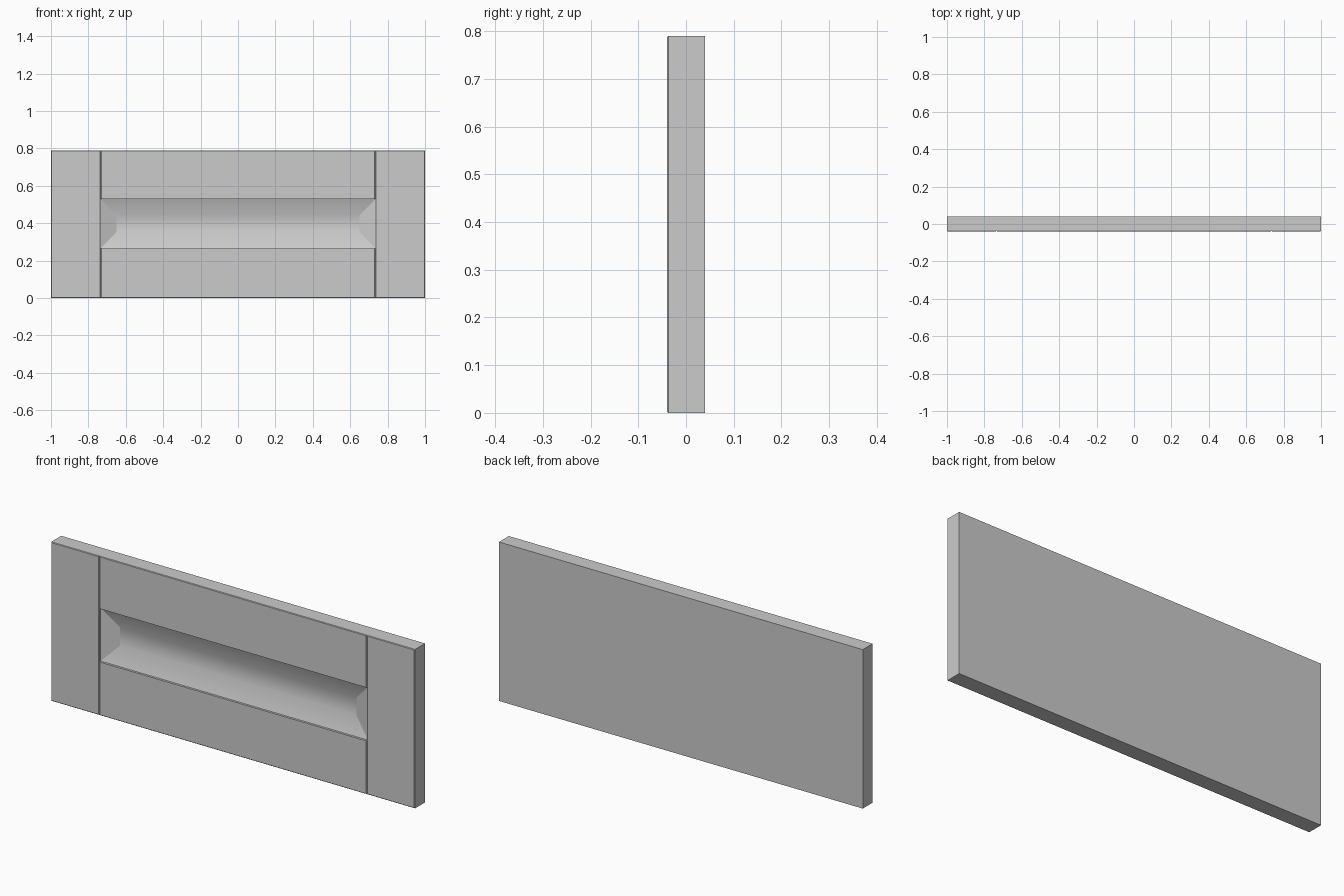
import bpy, bmesh
from math import pi
from mathutils import Matrix

if "Cube" in bpy.data.objects:
    bpy.data.objects.remove(bpy.data.objects["Cube"])

W, T, H = 1.0, 0.04, 0.79        # half width, half thickness, height
SEAM = 0.735                     # stile / rail joint


def make_object(name, bm):
    bmesh.ops.recalc_face_normals(bm, faces=bm.faces)
    mesh = bpy.data.meshes.new(name)
    bm.to_mesh(mesh)
    bm.free()
    obj = bpy.data.objects.new(name, mesh)
    bpy.context.collection.objects.link(obj)
    return obj


def loft(name, rings):
    """Closed solid through rectangles given as (y, half_x, z_low, z_high)."""
    bm = bmesh.new()
    loops = [[bm.verts.new((x, y, z)) for x, z in
              ((-hx, z0), (hx, z0), (hx, z1), (-hx, z1))]
             for y, hx, z0, z1 in rings]
    for a, b in zip(loops, loops[1:]):
        for i in range(4):
            j = (i + 1) % 4
            bm.faces.new((a[i], a[j], b[j], b[i]))
    bm.faces.new(loops[0])
    bm.faces.new(loops[-1])
    return make_object(name, bm)


# Slab with a slight chamfer around the front face
C = 0.003
panel = loft("drawer_front", [(-T, W - C, C, H - C), (-T + C, W, 0, H), (T, W, 0, H)])

# Recess: short square step, then slopes down to the flat floor
cutters = [loft("recess_cutter", [(-0.1, SEAM, 0.265, 0.53),
                                  (-0.029, SEAM, 0.265, 0.53),
                                  (0.003, 0.65, 0.353, 0.442)])]

# V grooves where the stiles meet the rails
for side in (-1, 1):
    bm = bmesh.new()
    bmesh.ops.create_cone(bm, cap_ends=True, segments=4, radius1=0.004,
                          radius2=0.004, depth=1.0,
                          matrix=Matrix.Translation((side * SEAM, -T, H / 2)))
    cutters.append(make_object("groove_cutter", bm))

# Carve the slab, then drop the cutters
bpy.context.view_layer.objects.active = panel
panel.select_set(True)
for cutter in cutters:
    cutter.hide_render = True
    mod = panel.modifiers.new("carve", 'BOOLEAN')
    mod.operation = 'DIFFERENCE'
    mod.solver = 'EXACT'
    mod.object = cutter
    bpy.ops.object.modifier_apply(modifier=mod.name)
    bpy.data.objects.remove(cutter)

bpy.ops.object.shade_smooth_by_angle(angle=pi / 9)
